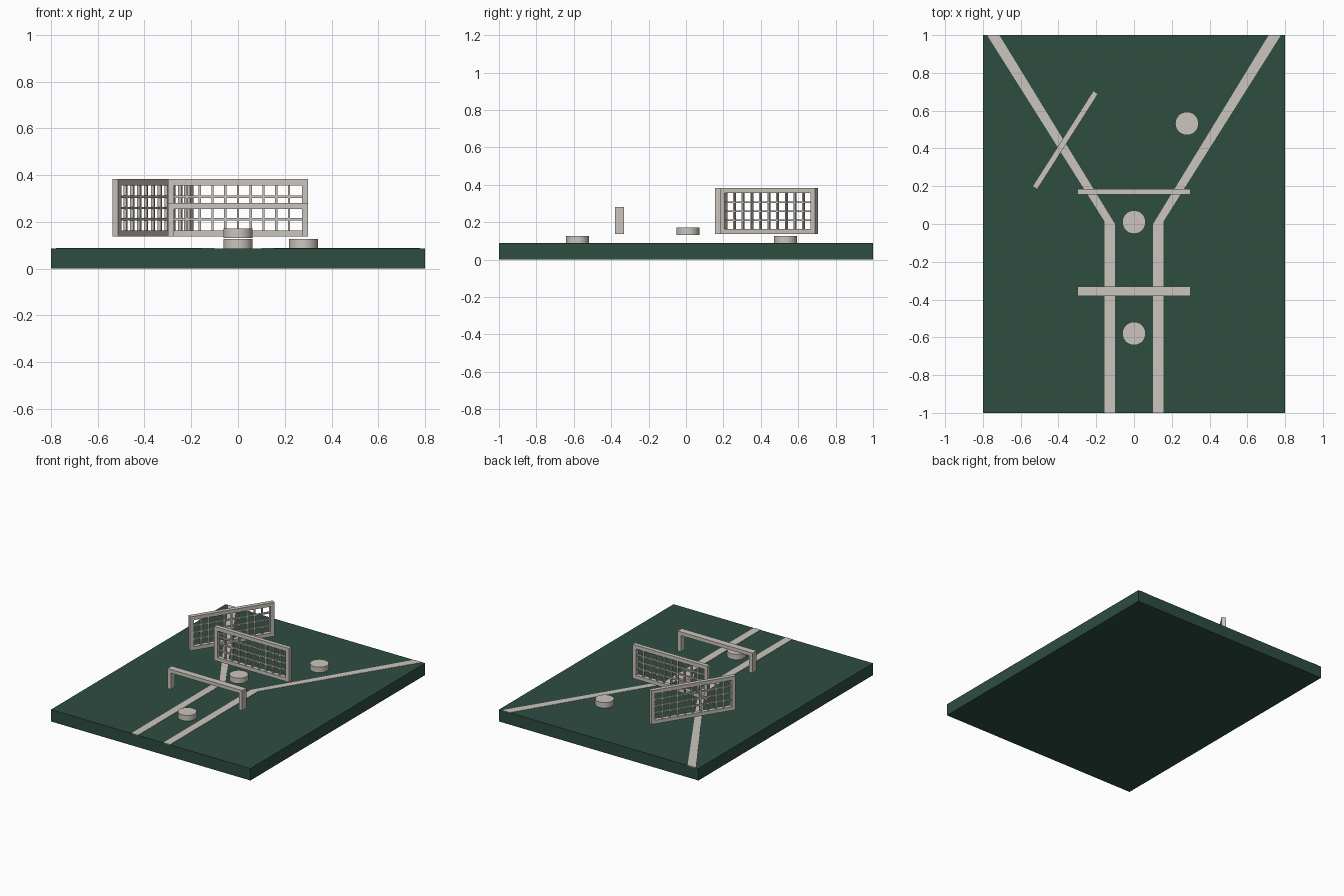
import bpy, bmesh, math
from mathutils import Matrix

if "Cube" in bpy.data.objects:
    bpy.data.objects.remove(bpy.data.objects["Cube"])


def material(name, rgb):
    m = bpy.data.materials.new(name)
    m.diffuse_color = (*rgb, 1)
    m.use_nodes = True
    m.node_tree.nodes["Principled BSDF"].inputs["Base Color"].default_value = m.diffuse_color
    return m


GREEN = material("dark_green", (0.027, 0.075, 0.053))
PALE = material("warm_pale_grey", (0.60, 0.56, 0.51))
TOP = 0.086


def finish(name, bm, mat, matrix=Matrix()):
    bmesh.ops.recalc_face_normals(bm, faces=bm.faces)
    mesh = bpy.data.meshes.new(name)
    bm.to_mesh(mesh)
    bm.free()
    mesh.materials.append(mat)
    ob = bpy.data.objects.new(name, mesh)
    ob.matrix_world = matrix
    bpy.context.collection.objects.link(ob)
    return ob


def add_box(bm, x0, x1, y0, y1, z0, z1):
    m = Matrix.Translation(((x0 + x1) / 2, (y0 + y1) / 2, (z0 + z1) / 2))
    bmesh.ops.create_cube(bm, size=1, matrix=m @ Matrix.Diagonal((x1 - x0, y1 - y0, z1 - z0, 1)))


# Base board
bm = bmesh.new()
add_box(bm, -0.8, 0.8, -1, 1, 0, TOP)
finish("base_board", bm, GREEN)

# Painted lane lines: parallel at the front, spreading to the back corners
INNER = [(0.101, -1), (0.101, 0.0), (0.713, 1)]
OUTER = [(0.155, -1), (0.155, 0.012), (0.778, 1)]
for side, label in ((-1, "left"), (1, "right")):
    bm = bmesh.new()
    rows = [[bm.verts.new((side * x, y, z)) for x, y in path]
            for path, z in ((INNER, TOP - 0.003), (INNER, TOP + 0.002),
                            (OUTER, TOP + 0.002), (OUTER, TOP - 0.003))]
    for i in range(4):
        a, b = rows[i], rows[(i + 1) % 4]
        for j in range(2):
            bm.faces.new((a[j], a[j + 1], b[j + 1], b[j]))
    for j in (0, 2):
        bm.faces.new([r[j] for r in rows])
    finish(label + "_lane_line", bm, PALE)

# Round pucks, the middle one raised
for name, x, y, z in (("front_puck", 0, -0.58, TOP), ("middle_puck", 0, 0.01, 0.131),
                      ("back_puck", 0.28, 0.532, TOP)):
    bm = bmesh.new()
    bmesh.ops.create_cone(bm, cap_ends=True, segments=32, radius1=0.062, radius2=0.062,
                          depth=0.04, matrix=Matrix.Translation((x, y, z + 0.02)))
    ob = finish(name, bm, PALE)
    bpy.context.view_layer.objects.active = ob
    ob.select_set(True)
    bpy.ops.object.shade_smooth_by_angle(angle=math.radians(30))
    ob.select_set(False)

# Low hurdle: two posts and a crossbar
bm = bmesh.new()
for s in (-1, 1):
    add_box(bm, *sorted((s * 0.3, s * 0.273)), -0.38, -0.332, 0.136, 0.255)
add_box(bm, -0.3, 0.3, -0.38, -0.332, 0.255, 0.281)
finish("hurdle", bm, PALE)


# Lattice fence panel: frame with a ten by four grid
def fence(name, x, y, angle):
    bm = bmesh.new()
    w, t, z0, z1, rim = 0.3, 0.015, 0.136, 0.382, 0.027
    add_box(bm, -w, w, -t, t, z0, z0 + rim)
    add_box(bm, -w, w, -t, t, z1 - rim, z1)
    for s in (-1, 1):
        add_box(bm, *sorted((s * w, s * (w - rim))), -t, t, z0 + rim, z1 - rim)
    bar = 0.0045
    for i in range(1, 10):
        cx = (w - rim) * (i / 5 - 1)
        add_box(bm, cx - bar, cx + bar, -0.008, 0.008, z0 + rim, z1 - rim)
    for i in range(1, 4):
        cz = z0 + rim + (z1 - z0 - 2 * rim) * i / 4
        add_box(bm, -w + rim, w - rim, -0.007, 0.007, cz - bar, cz + bar)
    finish(name, bm, PALE,
           Matrix.Translation((x, y, 0)) @ Matrix.Rotation(math.radians(angle), 4, 'Z'))


fence("straight_fence", 0, 0.17, 0)
fence("angled_fence", -0.364, 0.444, 57.5)
